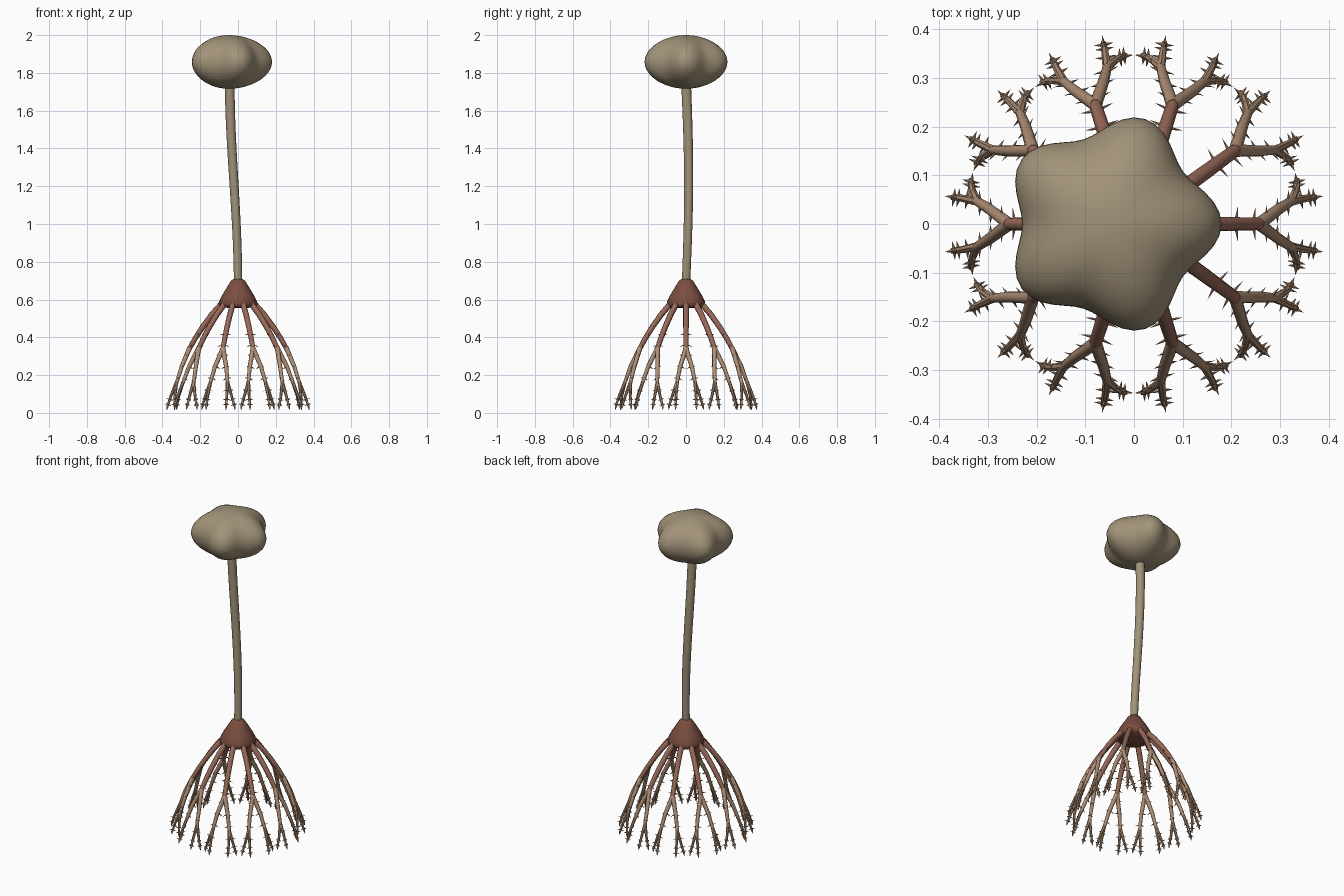
import bpy, bmesh, math
from mathutils import Vector, Matrix

if "Cube" in bpy.data.objects:
    bpy.data.objects.remove(bpy.data.objects["Cube"], do_unlink=True)


def material(name, rgb):
    m = bpy.data.materials.new(name)
    m.use_nodes = True
    m.diffuse_color = (*rgb, 1)
    m.node_tree.nodes["Principled BSDF"].inputs["Base Color"].default_value = (*rgb, 1)
    return m


OLIVE = material("olive_tan", (0.36, 0.29, 0.19))
MAROON = material("dark_red_brown", (0.20, 0.075, 0.052))
RUST = material("red_brown", (0.31, 0.14, 0.097))
TAN = material("warm_tan", (0.43, 0.275, 0.18))


def finish(bm, name, mat, angle=50):
    bmesh.ops.recalc_face_normals(bm, faces=bm.faces)
    me = bpy.data.meshes.new(name)
    bm.to_mesh(me)
    bm.free()
    ob = bpy.data.objects.new(name, me)
    bpy.context.collection.objects.link(ob)
    me.materials.append(mat)
    bpy.ops.object.select_all(action='DESELECT')
    ob.select_set(True)
    bpy.context.view_layer.objects.active = ob
    bpy.ops.object.shade_smooth_by_angle(angle=math.radians(angle))


def tube(bm, pts, radii, sides=8):
    """Skin a tapering round tube along a list of points."""
    rings = []
    for i, p in enumerate(pts):
        d = (pts[min(i + 1, len(pts) - 1)] - pts[max(i - 1, 0)]).normalized()
        u = d.cross(Vector((0.3, 1, 0))).normalized()
        v = d.cross(u)
        turn = [math.tau * k / sides for k in range(sides)]
        rings.append([bm.verts.new(p + radii[i] * (u * math.cos(a) + v * math.sin(a))) for a in turn])
    for a, b in zip(rings, rings[1:]):
        for k in range(sides):
            j = (k + 1) % sides
            bm.faces.new((a[k], a[j], b[j], b[k]))
    bm.faces.new(rings[0])
    bm.faces.new(rings[-1])


def spine(bm, base, direction, length, radius=0.0042):
    """Small pointed prickle."""
    rot = direction.to_track_quat('Z', 'Y').to_matrix().to_4x4()
    place = Matrix.Translation(base + direction * length / 2) @ rot
    bmesh.ops.create_cone(bm, segments=5, radius1=radius, radius2=0, depth=length,
                          cap_ends=True, matrix=place)


def spines_along(bm, a, b, count, radius, length, all_round):
    """Paired prickles on both sides of a limb, optionally in front and behind too."""
    d = (b - a).normalized()
    side = d.cross(Vector((a.x, a.y, 0))).normalized()
    out = side.cross(d)
    for i in range(count):
        p = a.lerp(b, (i + 0.6) / count)
        for s in (-1, 1):
            for axis in ((side, out) if all_round else (side,)):
                q = (axis * s + d * 0.25).normalized()
                spine(bm, p + q * radius * 0.5, q, length + radius * 0.5)


# Lobed head
HEAD = Vector((-0.047, 0, 1.858))
bm = bmesh.new()
bmesh.ops.create_uvsphere(bm, u_segments=60, v_segments=28, radius=1)
for v in bm.verts:
    flat = math.hypot(v.co.x, v.co.y)
    r = 0.205 + 0.022 * flat * math.cos(5 * math.atan2(v.co.y, v.co.x))
    v.co = HEAD + Vector((v.co.x * r, v.co.y * r, v.co.z * 0.142))
finish(bm, "head", OLIVE, 80)

# Gently bowed stem
bm = bmesh.new()
path, radii = [], []
for i in range(17):
    t = i / 16
    sway = t * t * (3 - 2 * t)
    path.append(Vector((-0.044 * sway, 0.014 * math.sin(math.pi * t), 0.69 + 1.07 * t)))
    radii.append(0.022 + 0.004 * t)
tube(bm, path, radii, 16)
finish(bm, "stem", OLIVE)

# Conical collar, turned from a profile
bm = bmesh.new()
profile = [(0, 0.71), (0.024, 0.71), (0.038, 0.698), (0.062, 0.66), (0.086, 0.62),
           (0.101, 0.588), (0.102, 0.57), (0.088, 0.558), (0, 0.554)]
verts = [bm.verts.new((r, 0, z)) for r, z in profile]
edges = [bm.edges.new(pair) for pair in zip(verts, verts[1:])]
bmesh.ops.spin(bm, geom=verts + edges, axis=(0, 0, 1), cent=(0, 0, 0),
               angle=math.tau, steps=32, use_duplicate=False)
bmesh.ops.remove_doubles(bm, verts=bm.verts, dist=0.0005)
finish(bm, "collar", MAROON, 60)

# Ten arms, each forking twice
ARM = [(0.08, 0, 0.585), (0.137, 0, 0.522), (0.187, 0, 0.455), (0.228, 0, 0.392), (0.26, 0, 0.335)]
BRANCH = [(0.257, 0, 0.342), (0.298, 0.031, 0.245), (0.325, 0.048, 0.16)]
TWIGS = [[(0.324, 0.047, 0.165), (0.355, 0.053, 0.09), (0.373, 0.055, 0.035), (0.377, 0.055, 0.016)],
         [(0.324, 0.047, 0.165), (0.334, 0.073, 0.09), (0.335, 0.09, 0.035), (0.335, 0.092, 0.016)]]
arms, branches, prickles = bmesh.new(), bmesh.new(), bmesh.new()
for n in range(10):
    turn = Matrix.Rotation(math.tau * n / 10, 3, 'Z')

    def place(points, side=1):
        return [turn @ Vector((x, y * side, z)) for x, y, z in points]

    pts = place(ARM)
    tube(arms, pts, [0.016, 0.0155, 0.015, 0.014, 0.013])
    spines_along(prickles, pts[2], pts[4], 2, 0.014, 0.024, False)
    for side in (-1, 1):
        pts = place(BRANCH, side)
        tube(branches, pts, [0.0135, 0.0115, 0.0095])
        spines_along(prickles, pts[0], pts[2], 3, 0.011, 0.018, False)
        for twig in TWIGS:
            pts = place(twig, side)
            tube(branches, pts, [0.0095, 0.0075, 0.006, 0.001], 7)
            spines_along(prickles, pts[0], pts[1], 1, 0.008, 0.015, False)
            spines_along(prickles, pts[1], pts[2], 2, 0.0065, 0.014, True)
finish(arms, "arms", RUST)
finish(branches, "branches", TAN)
finish(prickles, "prickles", TAN)
